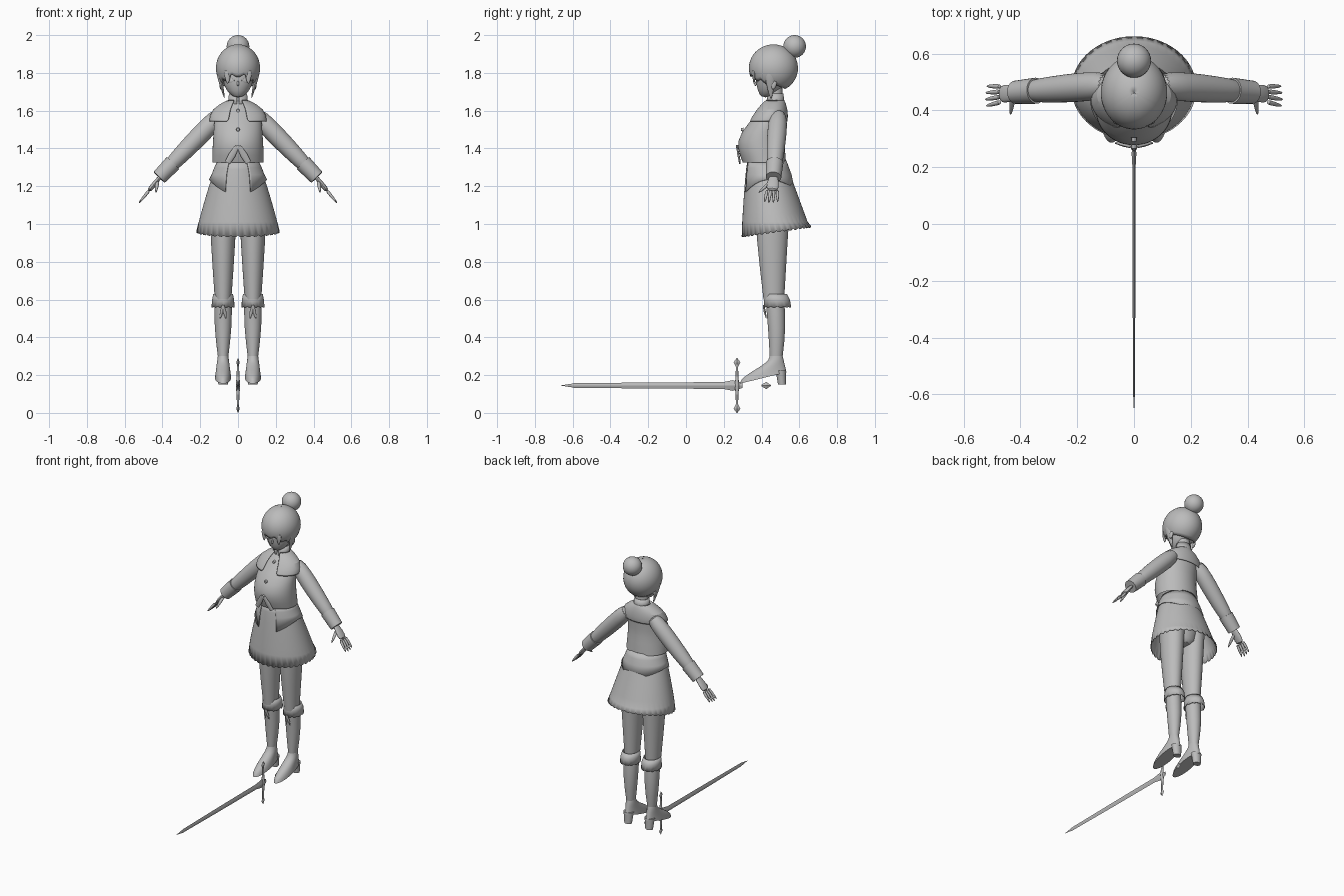
import bpy, bmesh
from math import sin, cos, pi, radians
from mathutils import Vector

cube = bpy.data.objects.get("Cube")
if cube:
    bpy.data.objects.remove(cube)

GREY = (0.5, 0.5, 0.5, 1)
clay = bpy.data.materials.new("plain_grey")
clay.use_nodes = True
clay.diffuse_color = GREY
clay.node_tree.nodes["Principled BSDF"].inputs["Base Color"].default_value = GREY

FORWARD = -pi / 2
ALONG_X, ALONG_Y, ALONG_Z = Vector((1, 0, 0)), Vector((0, 1, 0)), Vector((0, 0, 1))


def finish(ob, name, mirror=False, thickness=0, smooth=False, crease=45):
    """Name, colour and shade an object, then add its modifiers."""
    ob.name = ob.data.name = name
    ob.data.materials.append(clay)
    bpy.ops.object.select_all(action='DESELECT')
    ob.select_set(True)
    bpy.context.view_layer.objects.active = ob
    bpy.ops.object.shade_smooth_by_angle(angle=radians(crease))
    if mirror:
        ob.modifiers.new("Mirror", 'MIRROR')
    if thickness:
        ob.modifiers.new("Solidify", 'SOLIDIFY').thickness = thickness
    if smooth:
        ob.modifiers.new("Subdivision", 'SUBSURF').levels = 1


def skin(name, rows, closed=True, caps=False, **look):
    """Bridge rows of points into one surface."""
    bm = bmesh.new()
    grid = [[bm.verts.new(point) for point in row] for row in rows]
    count = len(rows[0])
    for upper, lower in zip(grid, grid[1:]):
        for i in range(count if closed else count - 1):
            j = (i + 1) % count
            bm.faces.new((upper[i], upper[j], lower[j], lower[i]))
    if caps:
        bm.faces.new(grid[0])
        bm.faces.new(grid[-1])
    bmesh.ops.recalc_face_normals(bm, faces=bm.faces)
    mesh = bpy.data.meshes.new(name)
    bm.to_mesh(mesh)
    bm.free()
    ob = bpy.data.objects.new(name, mesh)
    bpy.context.collection.objects.link(ob)
    finish(ob, name, **look)


def oval(z, front, back, half, centre=0, sides=32, gap=0, hem=None):
    """Level ring; gap opens it at the front, hem shifts its height by angle."""
    middle, depth = (front + back) / 2, (back - front) / 2
    steps = sides - 1 if gap else sides
    ring = []
    for i in range(sides):
        a = FORWARD + gap + 2 * (pi - gap) * i / steps
        drop = hem(a) if hem else 0
        ring.append((centre + half * cos(a), middle + depth * sin(a), z + drop))
    return ring


def loft(name, rings, centre=0, gap=0, **look):
    rows = [oval(*ring, centre=centre, gap=gap) for ring in rings]
    skin(name, rows, closed=not gap, **look)


def rod(name, start, end, radii, flat=1, wide=ALONG_Y, sides=12, **look):
    """Straight rod with evenly spaced radii, flattened across the wide axis."""
    start, end = Vector(start), Vector(end)
    axis = (end - start).normalized()
    u = (wide - axis * axis.dot(wide)).normalized()
    v = axis.cross(u) * flat
    rows = []
    for k, radius in enumerate(radii):
        middle = start.lerp(end, k / (len(radii) - 1))
        turns = [2 * pi * i / sides for i in range(sides)]
        rows.append([middle + radius * (u * cos(a) + v * sin(a)) for a in turns])
    skin(name, rows, caps=True, **look)


# Face
loft("face", [(1.67, .4, .44, .02), (1.7, .38, .5, .06), (1.77, .365, .54, .09),
              (1.87, .38, .54, .09)], caps=True, smooth=True)
rod("nose", (0, .375, 1.76), (0, .365, 1.73), (.002, .008, .004), wide=ALONG_X, smooth=True)
rod("ear", (.09, .47, 1.77), (.09, .46, 1.71), (.01, .02, .006), flat=.6, mirror=True, smooth=True)
rod("eye", (.02, .37, 1.76), (.06, .385, 1.76), (.003, .012, .003), flat=.2, wide=ALONG_Z, mirror=True)

# Hair cap with a jagged fringe and a long rounded nape
def hairline(a):
    rear = (1 + sin(a)) / 2
    spikes = 12 * abs(sin(5 * a)) if rear < .3 else 0
    return radians(100 + 52 * rear ** .7 + spikes)


def hair_point(a, share):
    polar = max(hairline(a) * share, .01)
    across = sin(polar)
    return (.117 * across * cos(a), .463 + .13 * across * sin(a), 1.825 + .126 * cos(polar))


sides, bands = 72, 14
turns = [FORWARD + 2 * pi * i / sides for i in range(sides)]
skin("hair_cap", [[hair_point(a, k / bands) for a in turns] for k in range(bands + 1)], thickness=.008)
rod("side_lock", (.105, .445, 1.81), (.07, .45, 1.66), (.03, .026, .017, .003), flat=.45,
    mirror=True, smooth=True)
rod("fringe_lock", (.055, .36, 1.82), (.055, .36, 1.74), (.012, .01, .002), flat=1.8,
    mirror=True, smooth=True)
bpy.ops.mesh.primitive_uv_sphere_add(segments=32, ring_count=16, radius=.06, location=(0, .575, 1.94))
finish(bpy.context.object, "hair_bun")

# Neck, vest and collars
rod("neck", (0, .475, 1.59), (0, .475, 1.72), (.042, .038, .035), flat=1.15, sides=24)
loft("vest", [(1.325, .3, .53, .137), (1.4, .27, .525, .136), (1.48, .28, .515, .13),
              (1.6, .39, .53, .125), (1.65, .435, .515, .045)], smooth=True)
loft("shoulder_collar", [(1.66, .42, .52, .05), (1.61, .37, .54, .145), (1.54, .325, .54, .155)],
     gap=.3, thickness=.006, smooth=True)
loft("stand_collar", [(1.63, .42, .525, .055), (1.69, .435, .515, .048)], gap=.12, thickness=.005)
rod("ribbon_tail", (.005, .27, 1.41), (.055, .285, 1.325), (.004, .006, .005), flat=3,
    mirror=True)
for z, y in ((1.6, .385), (1.5, .295), (1.41, .27)):
    rod("front_button", (0, y + .01, z), (0, y - .005, z), (.01, .008), wide=ALONG_X)


# Skirt flaring from waist to hem, with a shorter split overskirt
def skirt_ring(t, pad=0, **shape):
    return oval(1.335 - .37 * t, .325 - .03 * t ** .7 - pad, .525 + .136 * t + pad,
                .1 + .12 * t ** .8 + pad, **shape)


def scallop(a):
    return .026 * sin(a) - .01 * abs(sin(18 * a))


def split_hem(a):
    return (-.08 if sin(a) < 0 else -.045) * sin(a) ** 2


steps = 8
skirt = [skirt_ring(k / steps, sides=108) for k in range(steps)]
skirt.append(skirt_ring(1, sides=108, hem=scallop))
skin("skirt", skirt, thickness=.005)
overskirt = [skirt_ring(t, pad=.007, sides=64, gap=.45) for t in (0, .1, .2)]
overskirt.append(skirt_ring(.27, pad=.012, sides=64, gap=.45, hem=split_hem))
skin("overskirt", overskirt, closed=False, thickness=.005)
loft("hips", [(.97, .4, .52, .04), (1.02, .36, .56, .12), (1.3, .35, .52, .1)], caps=True, smooth=True)

# Arms and cuffs
shoulder, wrist = Vector((.08, .49, 1.595)), Vector((.4, .465, 1.265))
fingertip = Vector((.525, .45, 1.11))
arm = (wrist - shoulder).normalized()
rod("sleeve", shoulder, wrist, (.045, .053, .051, .045, .034), sides=16, mirror=True, smooth=True)
rod("sleeve_cuff", wrist - arm * .08, wrist + arm * .025, (.046, .041), sides=20, mirror=True)

# Hands
knuckle = wrist.lerp(fingertip, .6)
rod("palm", wrist, knuckle, (.022, .032, .036), flat=.42, mirror=True, smooth=True)
for finger in range(4):
    spread = ALONG_Y * .018 * (finger - 1.5)
    reach = 1.05 - .08 * abs(finger - 1.3)
    root = knuckle.lerp(wrist, .1) + spread
    rod("finger", root, knuckle.lerp(fingertip, reach) + spread * 1.3, (.01, .009, .004),
        sides=8, mirror=True, smooth=True)
thumb = wrist.lerp(fingertip, .2)
rod("thumb", thumb, thumb + Vector((.01, -.08, -.07)), (.013, .011, .004), wide=ALONG_X,
    sides=8, mirror=True, smooth=True)

# Legs and boot shafts
LEG = .079
loft("leg", [(1.08, .37, .55, .07), (.94, .37, .54, .068), (.6, .41, .52, .044)], centre=LEG,
     mirror=True, smooth=True)
loft("boot_shaft", [(.61, .42, .52, .047), (.45, .435, .53, .047), (.3, .443, .512, .028)],
     centre=LEG, mirror=True, smooth=True)

# Boot feet sweeping from the ankle down to a tilted sole
foot = []
for k in range(steps + 1):
    t = k / steps
    ease = t * t * (3 - 2 * t)
    foot.append(oval(.3 - .115 * t, .443 - .157 * ease, .512 + .02 * t, .028 + .015 * t,
                     centre=LEG, hem=lambda a: .03 * t * sin(a)))
skin("boot_foot", foot, caps=True, mirror=True)
loft("boot_heel", [(.225, .475, .53, .034), (.15, .487, .53, .025)], centre=LEG, caps=True, mirror=True)

# Boot cuffs and tassels
cuff = [oval(.63, .417, .535, .052, centre=LEG), oval(.6, .413, .55, .058, centre=LEG),
        oval(.565, .412, .556, .061, centre=LEG, hem=lambda a: -.008 * abs(sin(6 * a)))]
skin("boot_cuff", cuff, mirror=True, thickness=.005)
for lean in (-.016, .016):
    rod("boot_tassel", (LEG, .41, .57), (LEG + lean, .425, .5), (.004, .006, .002), flat=1.5,
        sides=8, mirror=True)

# Sword lying level, pointing forward
hilt = Vector((0, .27, .145))
tip = Vector((0, -.66, .145))
taper = tip.lerp(hilt, .07)
ricasso = tip.lerp(hilt, .92)
blade = dict(flat=.3, wide=ALONG_Z, sides=4, crease=20)
rod("blade_point", tip, taper, (.001, .011), **blade)
rod("blade", taper, ricasso, (.012, .016, .018), **blade)
rod("blade_collar", ricasso, hilt + ALONG_Y * .03, (.018, .028, .013), **blade)
rod("sword_grip", hilt, hilt + ALONG_Y * .15, (.009, .008), sides=8)
rod("pommel", hilt + ALONG_Y * .13, hilt + ALONG_Y * .18, (.004, .019, .002), flat=.5, wide=ALONG_Z,
    sides=4, crease=20)
for up in (ALONG_Z, -ALONG_Z):
    rod("guard_arm", hilt, hilt + up * .11, (.012, .007, .006), sides=8)
    rod("guard_tip", hilt + up * .1, hilt + up * .145, (.006, .018, .002), flat=.5, sides=4, crease=20)
